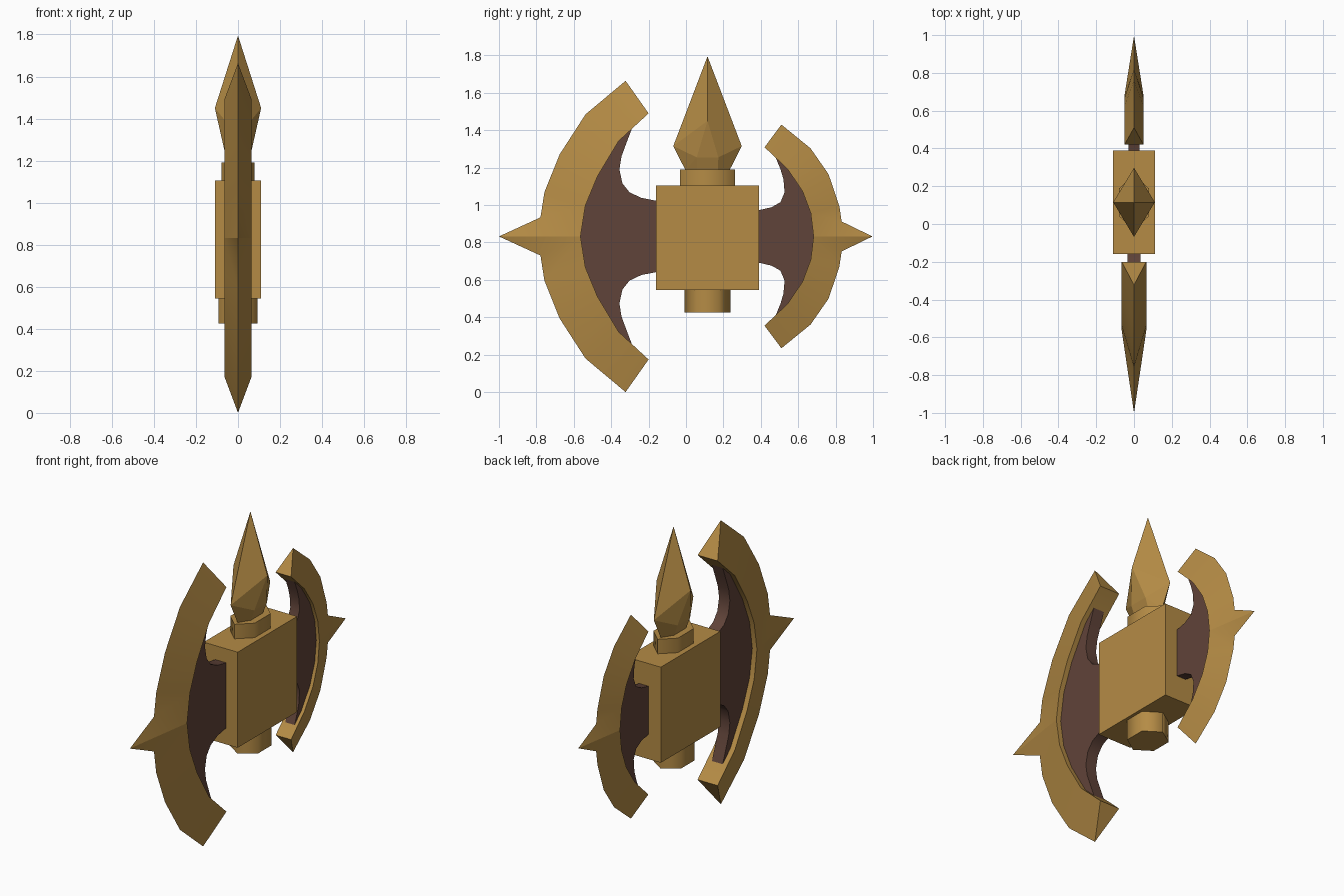
import bpy, bmesh, math

if "Cube" in bpy.data.objects:
    bpy.data.objects.remove(bpy.data.objects["Cube"])

ZC = 0.832   # height of the mirror line of both blades
YC = 0.115   # centre of block, collars and spear


def material(name, rgb):
    m = bpy.data.materials.new(name)
    m.diffuse_color = (*rgb, 1)
    m.use_nodes = True
    m.node_tree.nodes["Principled BSDF"].inputs["Base Color"].default_value = m.diffuse_color
    return m


gold = material("gold", (0.46, 0.26, 0.06))
brown = material("dark brown", (0.118, 0.057, 0.041))


def finish(name, bm, mat, smooth=None):
    bmesh.ops.recalc_face_normals(bm, faces=bm.faces[:])
    me = bpy.data.meshes.new(name)
    bm.to_mesh(me)
    bm.free()
    ob = bpy.data.objects.new(name, me)
    bpy.context.collection.objects.link(ob)
    me.materials.append(mat)
    if smooth:
        bpy.ops.object.select_all(action='DESELECT')
        ob.select_set(True)
        bpy.context.view_layer.objects.active = ob
        bpy.ops.object.shade_smooth_by_angle(angle=math.radians(smooth))
    return ob


def prism(name, ring, axis, lo, hi, mat, smooth=None):
    """Extrude a 2D outline along x (outline = y,z) or z (outline = x,y)."""
    bm = bmesh.new()
    place = (lambda p, t: (t, *p)) if axis == 'x' else (lambda p, t: (*p, t))
    face = bm.faces.new([bm.verts.new(place(p, lo)) for p in ring])
    ext = bmesh.ops.extrude_face_region(bm, geom=[face])
    delta = (hi - lo, 0, 0) if axis == 'x' else (0, 0, hi - lo)
    bmesh.ops.translate(bm, vec=delta,
                        verts=[g for g in ext["geom"] if isinstance(g, bmesh.types.BMVert)])
    return finish(name, bm, mat, smooth)


def mirrored(half):
    """Half profile of (y, height above centre), ending at or above the centre."""
    return half + [(y, -d) for y, d in reversed(half) if d > 0]


def blade(name, inner, outer, t):
    """Wedge-section crescent: thick inner edge, sharp outer edge with spike."""
    bm = bmesh.new()
    inn, out = mirrored(inner), mirrored(outer)
    A = [bm.verts.new((t, y, ZC + d)) for y, d in inn]
    B = [bm.verts.new((-t, y, ZC + d)) for y, d in inn]
    C = [bm.verts.new((0, y, ZC + d)) for y, d in out]
    mid = len(inner) - 1
    # outer edge has two more points; three of them share the inner midpoint
    idx = [k if k <= mid else max(mid, k - 2) for k in range(len(out))]
    for k in range(len(out) - 1):
        i, j = idx[k], idx[k + 1]
        for S in (A, B):
            bm.faces.new([S[i], C[k], C[k + 1]] + ([S[j]] if j != i else []))
        if i != j:
            bm.faces.new([A[i], A[j], B[j], B[i]])
    for e in (0, -1):
        bm.faces.new([A[e], B[e], C[e]])
    return finish(name, bm, gold, 25)


def web(name, concave, arc, t):
    """Plate between the block and a blade, hollowed above and below."""
    half = concave + arc
    return prism(name, [(y, ZC + d) for y, d in mirrored(half)], 'x', -t, t, brown, 35)


# large blade and its web
big_in = [(-.20, .658), (-.36, .51), (-.473, .322), (-.538, .165), (-.564, 0)]
big_out = [(-.323, .832), (-.537, .653), (-.676, .438), (-.757, .236), (-.778, .102), (-1, 0)]
blade("large_blade", big_in, big_out, .065)
web("large_web", [(-.12, .188), (-.16, .191), (-.238, .206), (-.302, .236), (-.340, .284),
                  (-.356, .358), (-.345, .428), (-.313, .514), (-.284, .59)],
    [(y - .004, d) for y, d in big_in[1:]], .035)

# small blade and its web
small_in = [(.42, .477), (.543, .36), (.623, .242), (.667, .124), (.682, 0)]
small_out = [(.51, .598), (.666, .471), (.762, .333), (.82, .162), (.832, .08), (.997, 0)]
blade("small_blade", small_in, small_out, .05)
web("small_web", [(.35, .137), (.388, .14), (.457, .156), (.505, .183), (.527, .236),
                  (.521, .306), (.505, .36), (.477, .428)],
    [(y + .004, d) for y, d in small_in[1:]], .03)

# central block
prism("central_block", [(-.11, -.16), (.11, -.16), (.11, .39), (-.11, .39)], 'z', .545, 1.105, gold)


# six-sided collars above and below the block
def hexagon(rx, ry):
    s = 1 / math.sin(math.radians(60))
    return [(rx * s * math.sin(math.radians(60 * k)), YC + ry * math.cos(math.radians(60 * k)))
            for k in range(6)]


prism("top_collar", hexagon(.079, .147), 'z', 1.09, 1.19, gold, 75)
prism("bottom_socket", hexagon(.092, .123), 'z', .425, .56, gold, 75)

# faceted spear point
bm = bmesh.new()
pts = [(0, 0, 1.795)]
for s in (-1, 1):
    pts += [(s * .11, 0, 1.45), (0, s * .183, 1.315), (0, s * .117, 1.185)]
    for r in (-1, 1):
        pts += [(s * .066, r * .058, 1.255), (s * .04, r * .055, 1.185)]
for x, y, z in pts:
    bm.verts.new((x, YC + y, z))
bmesh.ops.convex_hull(bm, input=bm.verts[:])
finish("spear_point", bm, gold)
